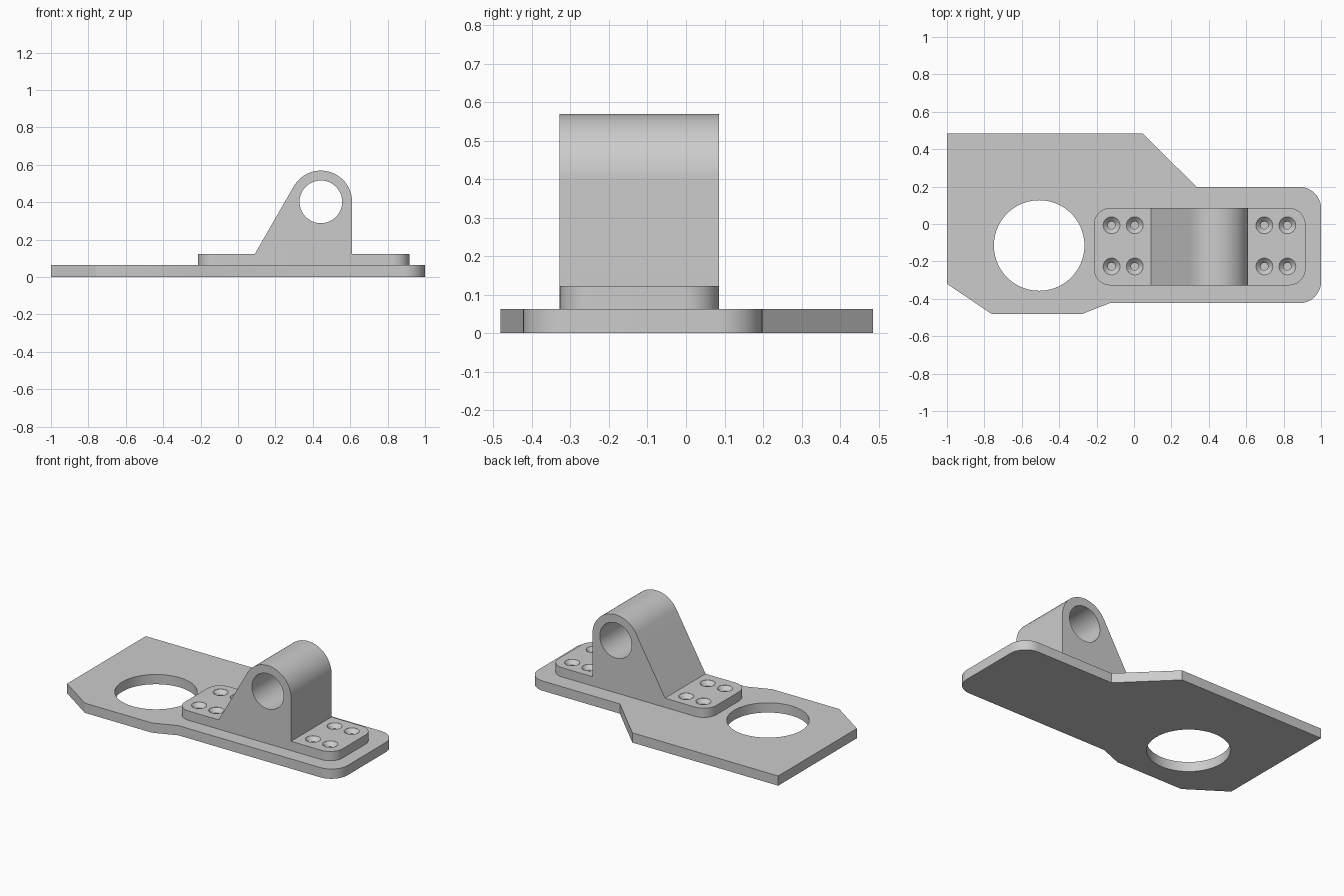
import bpy, bmesh
from math import sin, cos, pi, acos, atan2, hypot, radians
from mathutils import Vector, Matrix

if "Cube" in bpy.data.objects:
    bpy.data.objects.remove(bpy.data.objects["Cube"])

grey = bpy.data.materials.new("machined_grey")
grey.use_nodes = True
grey.diffuse_color = (0.6, 0.6, 0.6, 1)
grey.node_tree.nodes["Principled BSDF"].inputs["Base Color"].default_value = (0.6, 0.6, 0.6, 1)


def arc(cx, cy, r, start, end, steps):
    """Points along a circular arc."""
    return [(cx + r * cos(start + (end - start) * i / steps),
             cy + r * sin(start + (end - start) * i / steps)) for i in range(steps + 1)]


def finish(name, bm, matrix=None):
    if matrix:
        bm.transform(matrix)
    bmesh.ops.recalc_face_normals(bm, faces=bm.faces)
    mesh = bpy.data.meshes.new(name)
    bm.to_mesh(mesh)
    bm.free()
    mesh.materials.append(grey)
    obj = bpy.data.objects.new(name, mesh)
    bpy.context.collection.objects.link(obj)
    return obj


def prism(name, outline, low, high, matrix=None):
    """Extrude a flat outline between two heights."""
    bm = bmesh.new()
    face = bm.faces.new([bm.verts.new((x, y, low)) for x, y in outline])
    top = bmesh.ops.extrude_face_region(bm, geom=[face])["geom"]
    bmesh.ops.translate(bm, vec=(0, 0, high - low),
                        verts=[v for v in top if isinstance(v, bmesh.types.BMVert)])
    return finish(name, bm, matrix)


def turned(name, profile, x, y, steps=32):
    """Solid of revolution from (radius, z) rings."""
    bm = bmesh.new()
    rings = [[bm.verts.new((x + r * cos(2 * pi * i / steps), y + r * sin(2 * pi * i / steps), z))
              for i in range(steps)] for r, z in profile]
    for a, b in zip(rings, rings[1:]):
        for i in range(steps):
            j = (i + 1) % steps
            bm.faces.new((a[i], a[j], b[j], b[i]))
    bm.faces.new(rings[0])
    bm.faces.new(rings[-1])
    return finish(name, bm)


def activate(obj):
    bpy.ops.object.select_all(action='DESELECT')
    obj.select_set(True)
    bpy.context.view_layer.objects.active = obj


def cut(obj, cutters):
    for cutter in cutters:
        cutter.hide_render = True
        mod = obj.modifiers.new("hole", 'BOOLEAN')
        mod.operation = 'DIFFERENCE'
        mod.solver = 'EXACT'
        mod.object = cutter
        activate(obj)
        bpy.ops.object.modifier_apply(modifier=mod.name)
        bpy.data.objects.remove(cutter)
    activate(obj)
    bpy.ops.object.shade_smooth_by_angle(angle=radians(25))


BASE_TOP, PAD_TOP = 0.063, 0.123
FRONT, BACK = -0.328, 0.086

# Base plate: angular wide end, rounded narrow end, one large opening
outline = [(-1, 0.485), (-1, -0.32), (-0.76, -0.482), (-0.28, -0.482), (-0.13, -0.423)]
outline += arc(0.885, -0.308, 0.115, -pi / 2, 0, 12)
outline += arc(0.885, 0.083, 0.115, 0, pi / 2, 12)
outline += [(0.335, 0.198), (0.045, 0.485)]
base = prism("base_plate", outline, 0, BASE_TOP)
cut(base, [turned("opening_cutter", [(0.242, -0.1), (0.242, 0.2)], -0.507, -0.115, 96)])

# Mounting pad with rounded corners and countersunk screw holes
r, left, right = 0.09, -0.215, 0.917
outline = []
for i, (x, y) in enumerate([(right - r, BACK - r), (left + r, BACK - r),
                            (left + r, FRONT + r), (right - r, FRONT + r)]):
    outline += arc(x, y, r, i * pi / 2, (i + 1) * pi / 2, 12)
pad = prism("mounting_pad", outline, BASE_TOP, PAD_TOP)
screw = [(0.02, BASE_TOP - 0.02), (0.02, PAD_TOP - 0.026), (0.045, PAD_TOP - 0.001),
         (0.045, PAD_TOP + 0.02)]
cut(pad, [turned("screw_cutter", screw, x, y)
          for x in (-0.12, 0.004, 0.697, 0.82) for y in (-0.007, -0.227)])

# Bearing lug: upright on one side, sloping tangent on the other
cx, cz, r, foot = 0.443, 0.402, 0.167, 0.09
dx, dz = foot - cx, PAD_TOP - cz
tangent = atan2(dz, dx) % (2 * pi) - acos(r / hypot(dx, dz))
outline = [(foot, PAD_TOP), (cx + r, PAD_TOP)] + arc(cx, cz, r, 0, tangent, 40)
upright = Matrix.Rotation(pi / 2, 4, 'X')
lug = prism("bearing_lug", outline, -BACK, -FRONT, upright)
bore = prism("bore_cutter", arc(cx, cz, 0.114, 0, 2 * pi * 63 / 64, 63), -0.5, 0.7, upright)
cut(lug, [bore])
